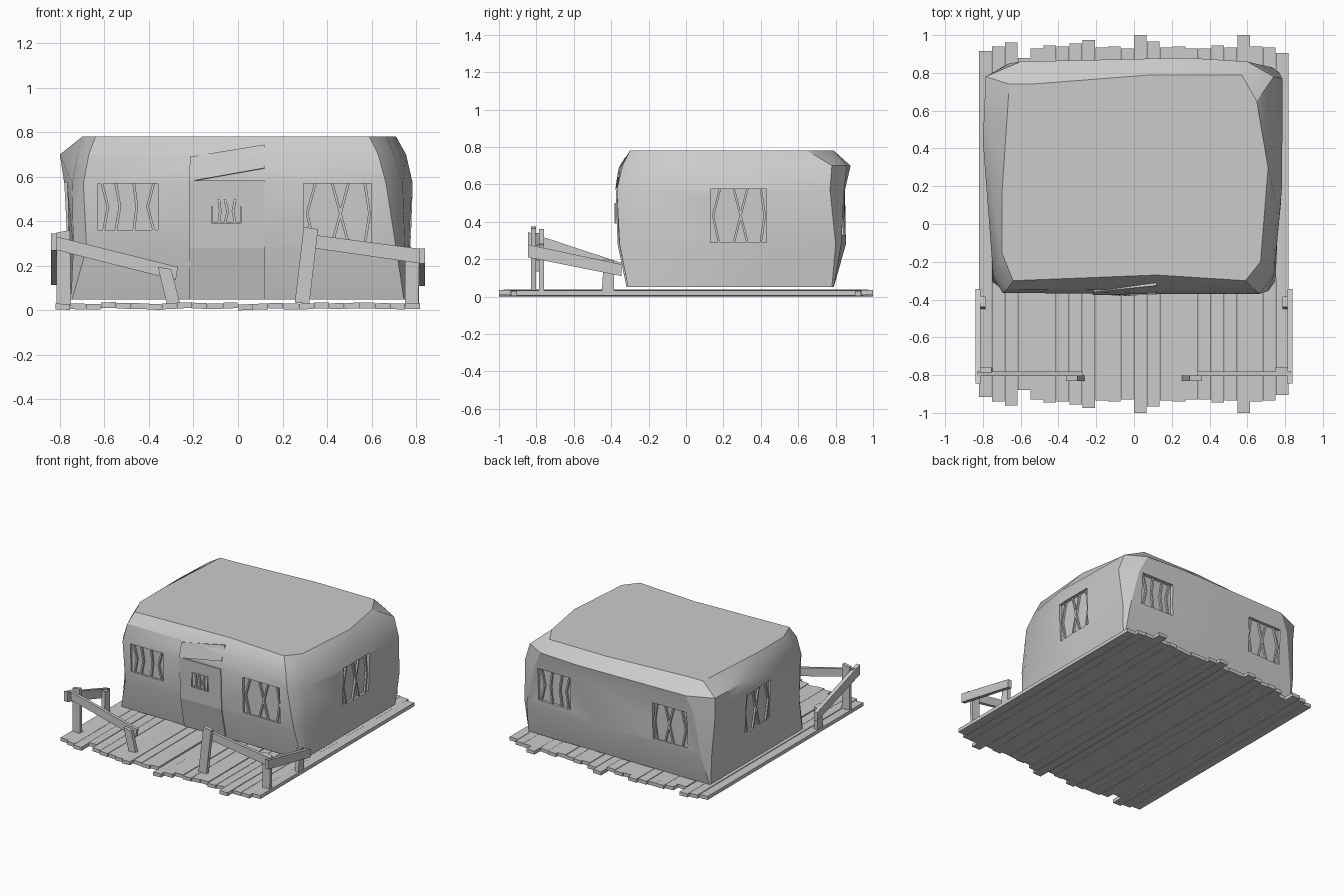
import bpy, bmesh, random
from mathutils import Vector

if "Cube" in bpy.data.objects:
    bpy.data.objects.remove(bpy.data.objects["Cube"])
random.seed(4)


def make_object(name, bm):
    bmesh.ops.recalc_face_normals(bm, faces=bm.faces)
    me = bpy.data.meshes.new(name)
    bm.to_mesh(me)
    bm.free()
    ob = bpy.data.objects.new(name, me)
    bpy.context.collection.objects.link(ob)
    return ob


def loft(bm, rings):
    vs = [[bm.verts.new(p) for p in r] for r in rings]
    n = len(vs[0])
    for a, b in zip(vs, vs[1:]):
        for i in range(n):
            bm.faces.new((a[i], a[(i + 1) % n], b[(i + 1) % n], b[i]))
    bm.faces.new(vs[0][::-1])
    bm.faces.new(vs[-1])


def add_prism(bm, pts, axis, a, b):
    """Extrude a 2D outline (remaining axes in xyz order) from a to b along axis."""
    def put(p, d):
        p = list(p)
        p.insert('xyz'.index(axis), d)
        return p
    loft(bm, [[put(p, a) for p in pts], [put(p, b) for p in pts]])


def prism(name, pts, axis, a, b):
    bm = bmesh.new()
    add_prism(bm, pts, axis, a, b)
    return make_object(name, bm)


def rect(u0, u1, v0, v1):
    return [(u0, v0), (u1, v0), (u1, v1), (u0, v1)]


# Deck planks with uneven ends
ends = [.915, .94, .96, .88, .93, .945, .94, .955, .975, .935, .94, .93,
        1, .965, .935, .94, .93, .93, .945, .935, 1, .94, .935, .905]
w = 1.64 / 24
for i, e in enumerate(ends):
    x = -.82 + i * w
    z = 0 if i == 12 else random.uniform(.003, .01)
    t = random.uniform(-.003, .003)
    prism('deck_plank', [(x, z), (x + w - .002, max(0, z + t)),
                         (x + w - .002, z + t + .026), (x, z + .026)], 'y', -e, e)

# Lumpy cabin body: one outline per height, front-left corner round to the left side
levels = {
    .05: [(-.75, -.295), (-.745, -.31), (0, -.31), (.745, -.31), (.75, -.295), (.75, .3),
          (.75, .78), (.745, .79), (.1, .79), (-.745, .79), (-.75, .78), (-.75, .3)],
    .28: [(-.74, -.275), (-.68, -.355), (0, -.36), (.71, -.355), (.75, -.275), (.775, .3),
          (.77, .80), (.73, .83), (.1, .855), (-.70, .83), (-.765, .79), (-.765, .3)],
    .57: [(-.745, -.28), (-.695, -.365), (0, -.37), (.665, -.37), (.74, -.27), (.785, .2),
          (.785, .77), (.66, .845), (.15, .85), (-.66, .85), (-.78, .77), (-.78, .3)],
    .70: [(-.72, -.22), (-.67, -.345), (0, -.35), (.63, -.34), (.70, -.23), (.755, .1),
          (.74, .78), (.6, .86), (.28, .88), (-.6, .86), (-.785, .78), (-.80, .44)],
    .78: [(-.70, -.15), (-.64, -.3), (.12, -.27), (.59, -.3), (.67, -.2), (.71, .3),
          (.65, .65), (.57, .79), (.1, .79), (-.55, .74), (-.66, .74), (-.70, .15)],
}
bm = bmesh.new()
loft(bm, [[(x, y, z) for x, y in ring] for z, ring in levels.items()])
cabin = make_object('cabin_body', bm)

# Windows: axis, left, right, bottom, top, recess floor, outward sign, bar pattern
wavy = [(.07, .17, .1), (.3, .37, .3), (.6, .65, .6), (.93, .83, .93)]
bowed = [(.17, .05, .15), (.42, .54, .42), (.66, .54, .66), (.9, .97, .9)]
windows = [
    ('y', -.63, -.36, .36, .57, -.345, -1, wavy),
    ('y', .295, .60, .30, .57, -.345, -1, bowed),
    ('y', -.60, -.32, .30, .57, .828, 1, bowed),
    ('y', .36, .63, .33, .57, .818, 1, wavy),
    ('x', .13, .43, .29, .575, .756, 1, bowed),
    ('x', .10, .40, .29, .575, -.75, -1, bowed),
]
cut = bmesh.new()
for axis, u0, u1, v0, v1, d, s, _ in windows:
    add_prism(cut, rect(u0, u1, v0, v1), axis, d, d + s * .15)
cutter = make_object('window_cutter', cut)
cutter.hide_render = True
bpy.context.view_layer.objects.active = cabin
cabin.select_set(True)
mod = cabin.modifiers.new('recess', 'BOOLEAN')
mod.operation, mod.object, mod.solver = 'DIFFERENCE', cutter, 'EXACT'
bpy.ops.object.modifier_apply(modifier=mod.name)
bpy.data.objects.remove(cutter)
bpy.ops.object.shade_smooth_by_angle(angle=.5)


def window_bars(axis, u0, u1, v0, v1, d, s, pattern, h=.006):
    bm = bmesh.new()
    for t, m, b in pattern:
        t, m, b = (u0 + (u1 - u0) * f for f in (t, m, b))
        vm = (v0 + v1) / 2
        add_prism(bm, [(b - h, v0), (b + h, v0), (m + h, vm), (t + h, v1),
                       (t - h, v1), (m - h, vm)], axis, d - s * .005, d + s * .014)
    make_object('window_bars', bm)


for win in windows:
    window_bars(*win)

# Door following the wall's curve, with a small barred window
prism('door', [(-.318, .05), (-.366, .28), (-.376, .583), (-.34, .583), (-.33, .28), (-.29, .05)],
      'x', -.22, .12)
for r in (rect(-.12, .015, .39, .396), rect(-.12, .015, .494, .5),
          rect(-.12, -.114, .396, .494), rect(.009, .015, .396, .494)):
    prism('door_window_frame', r, 'y', -.379, -.36)
window_bars('y', -.12, .015, .39, .5, -.367, -1, [(.25, .3, .25), (.45, .55, .45), (.8, .72, .8)])

# Crooked board above the door
face = [Vector(p) for p in ((-.22, -.377, .58), (.12, -.368, .64), (.12, -.325, .745), (-.215, -.36, .69))]
bm = bmesh.new()
loft(bm, [face, [p + Vector((0, .03, -.008)) for p in face]])
make_object('door_board', bm)

# Front railing, left and right
prism('left_front_rail', [(-.83, .275), (-.28, .135), (-.27, .195), (-.83, .335)], 'y', -.805, -.782)
prism('right_front_rail', [(.335, .28), (.825, .21), (.83, .275), (.335, .34)], 'y', -.805, -.782)
prism('left_inner_post', [(-.32, .03), (-.26, .03), (-.30, .185), (-.36, .195)], 'y', -.83, -.803)
prism('right_inner_post', [(.255, .035), (.32, .03), (.36, .365), (.295, .375)], 'y', -.83, -.803)
prism('left_corner_post', [(-.815, .02), (-.75, .02), (-.755, .36), (-.815, .35)], 'y', -.785, -.76)
prism('right_corner_post', [(.75, .02), (.81, .02), (.815, .275), (.75, .285)], 'y', -.785, -.76)

# Side railings
prism('left_side_rail', [(-.845, .27), (-.345, .115), (-.345, .18), (-.845, .345)], 'x', -.84, -.812)
prism('right_side_rail', [(-.845, .21), (-.345, .11), (-.345, .172), (-.845, .278)], 'x', .812, .84)
for side in (-1, 1):
    prism('side_rear_post', [(-.45, .02), (-.385, .02), (-.385, .19), (-.44, .20)],
          'x', side * .785, side * .813)
